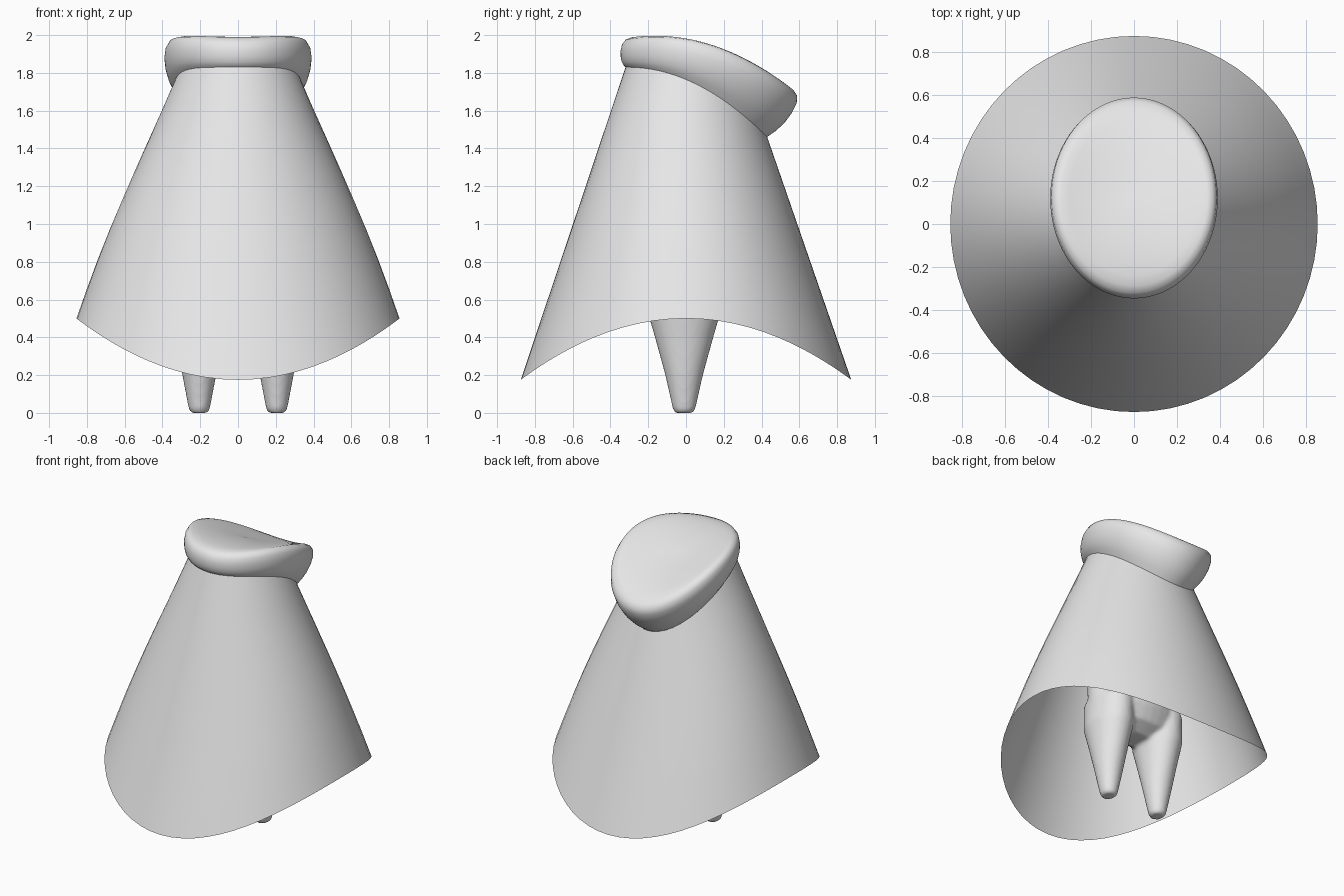
import bpy, bmesh, math

if "Cube" in bpy.data.objects:
    bpy.data.objects.remove(bpy.data.objects["Cube"], do_unlink=True)

grey = bpy.data.materials.new("plain grey")
grey.use_nodes = True
grey.diffuse_color = (0.8, 0.8, 0.8, 1)
grey.node_tree.nodes["Principled BSDF"].inputs["Base Color"].default_value = (0.8, 0.8, 0.8, 1)


def ring(half_x, front, back, z_front, z_side, z_back, count=64, x=0, y_tilt=0):
    """Oval outline whose height bends from front to side to back."""
    points = []
    for i in range(count):
        a = math.tau * i / count
        t = math.sin(a)
        z = z_side + (z_back - z_front) / 2 * t + ((z_front + z_back) / 2 - z_side) * t * t
        points.append((x + half_x * math.cos(a), (front + back) / 2 + (back - front) / 2 * t, z))
    return points


def flat_ring(x, y, half_x, half_y, z):
    return ring(half_x, y - half_y, y + half_y, z, z, z, 32, x)


def loft(name, rings, cap_start=False, cap_end=False):
    """Skin a list of outlines into a smooth surface."""
    bm = bmesh.new()
    rows = [[bm.verts.new(p) for p in r] for r in rings]
    n = len(rows[0])
    for low, high in zip(rows, rows[1:]):
        for i in range(n):
            j = (i + 1) % n
            bm.faces.new((low[i], low[j], high[j], high[i]))
    if cap_start:
        bm.faces.new(rows[0][::-1])
    if cap_end:
        bm.faces.new(rows[-1])
    mesh = bpy.data.meshes.new(name)
    bm.to_mesh(mesh)
    bm.free()
    mesh.materials.append(grey)
    mesh.shade_smooth()
    obj = bpy.data.objects.new(name, mesh)
    bpy.context.collection.objects.link(obj)
    return obj


# Cloak: open flared sheet, hem lifted at the sides
neck = ring(0.335, -0.32, 0.43, 1.83, 1.74, 1.46)
hem = ring(0.855, -0.875, 0.875, 0.175, 0.5, 0.175)
steps = 8
cloak_rings = []
for k in range(steps + 1):
    f = k / steps
    bulge = 1 + 0.035 * math.sin(math.pi * f)
    row = []
    for h, n in zip(hem, neck):
        x, y, z = (a + (b - a) * f for a, b in zip(h, n))
        row.append((x * bulge, y, z))
    cloak_rings.append(row)
loft("cloak", cloak_rings)

# Collar: rolled rim with a saddle-shaped top
collar = loft("collar", [
    neck,
    ring(0.375, -0.343, 0.52, 1.85, 1.78, 1.52),
    ring(0.398, -0.352, 0.605, 1.92, 1.88, 1.65),
    ring(0.375, -0.33, 0.58, 1.985, 1.965, 1.71),
    ring(0.31, -0.25, 0.49, 1.995, 1.945, 1.765),
    ring(0.2, -0.11, 0.36, 1.98, 1.92, 1.82),
    ring(0.08, 0.04, 0.22, 1.94, 1.905, 1.87),
    ring(0.01, 0.12, 0.14, 1.91, 1.905, 1.9),
], cap_end=True)
sub = collar.modifiers.new("rounding", 'SUBSURF')
sub.levels = sub.render_levels = 1

# Legs: tapered, merging into the hips
legs = []
for side, label in ((1, "left_leg"), (-1, "right_leg")):
    sections = [(0.045, 0.05, 0), (0.056, 0.06, 0.02), (0.09, 0.1, 0.2),
                (0.12, 0.155, 0.4), (0.14, 0.19, 0.52), (0.13, 0.2, 0.7)]
    legs.append(loft(label, [flat_ring(0.205 * side, -0.01, rx, ry, z)
                             for rx, ry, z in sections], True, True))

# Hips: rounded underside, narrowing upwards inside the cloak
hips = loft("body", [flat_ring(0, -0.01, rx, ry, z) for rx, ry, z in (
    (0.2, 0.08, 0.5), (0.3, 0.17, 0.56), (0.34, 0.21, 0.66),
    (0.34, 0.22, 0.85), (0.3, 0.2, 1.05), (0.18, 0.13, 1.15))], True, True)

# Blend legs and hips into one skin
with bpy.context.temp_override(active_object=hips, object=hips,
                               selected_objects=legs + [hips],
                               selected_editable_objects=legs + [hips]):
    bpy.ops.object.join()
remesh = hips.modifiers.new("merge", 'REMESH')
remesh.mode = 'VOXEL'
remesh.voxel_size = 0.014
remesh.use_smooth_shade = True
soften = hips.modifiers.new("soften", 'SMOOTH')
soften.factor = 0.5
soften.iterations = 5
